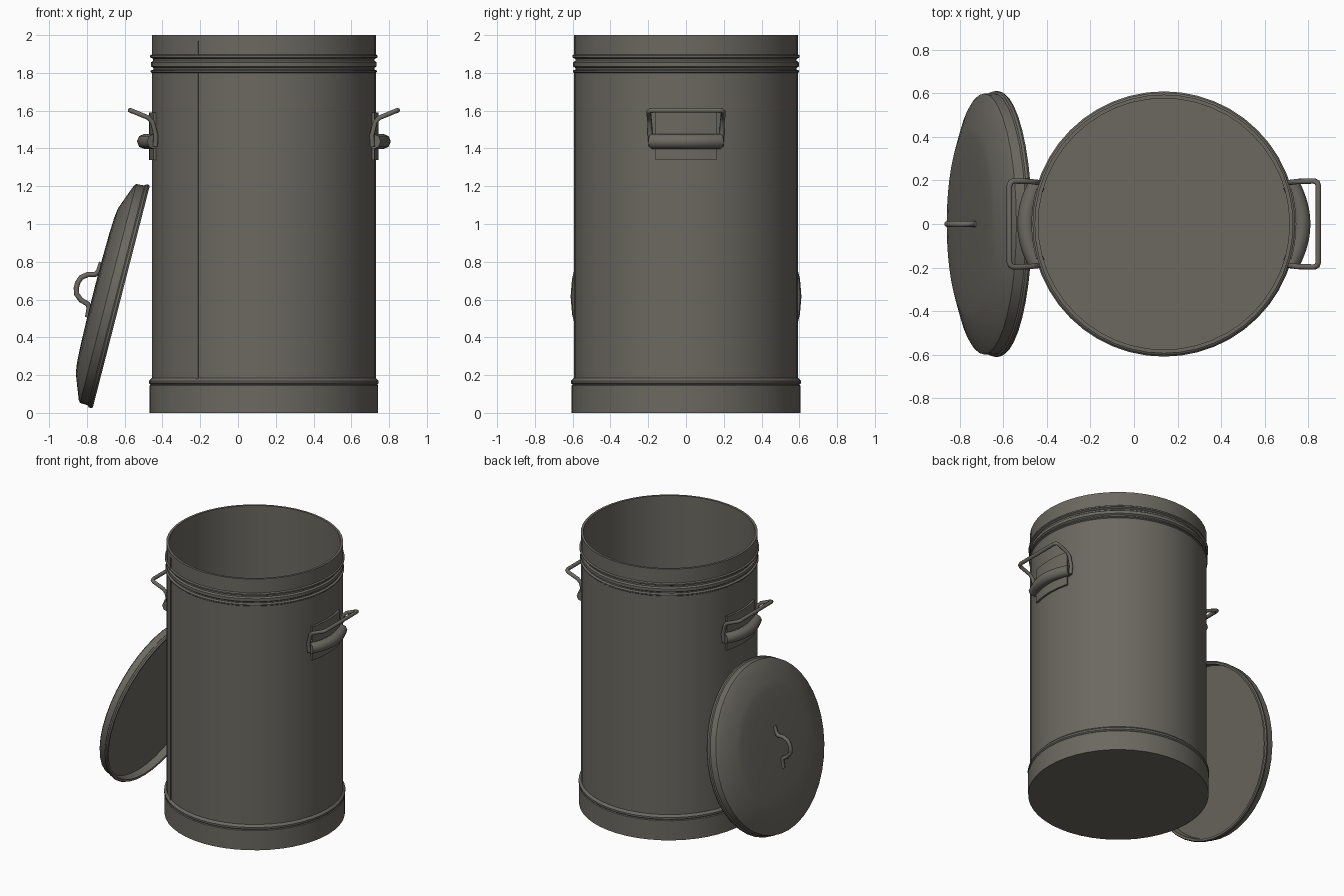
import bpy, bmesh, math
from mathutils import Vector

cube = bpy.data.objects.get("Cube")
if cube:
    bpy.data.objects.remove(cube, do_unlink=True)

metal = bpy.data.materials.new("dull grey metal")
metal.use_nodes = True
colour = (0.15, 0.14, 0.12, 1)
metal.diffuse_color = colour
metal.node_tree.nodes["Principled BSDF"].inputs["Base Color"].default_value = colour

CX = 0.137       # can axis
WALL = 0.593     # can radius


def finish(ob, angle=35):
    ob.data.materials.clear()
    ob.data.materials.append(metal)
    bpy.ops.object.select_all(action="DESELECT")
    ob.select_set(True)
    bpy.context.view_layer.objects.active = ob
    bpy.ops.object.shade_smooth_by_angle(angle=math.radians(angle))
    return ob


def mesh_object(name, bm):
    bmesh.ops.recalc_face_normals(bm, faces=bm.faces)
    mesh = bpy.data.meshes.new(name)
    bm.to_mesh(mesh)
    bm.free()
    ob = bpy.data.objects.new(name, mesh)
    bpy.context.collection.objects.link(ob)
    return ob


def lathe(name, profile, segments=48):
    """Spin a radius/height profile whose two ends lie on the axis."""
    bm = bmesh.new()
    verts = [bm.verts.new((r, 0, z)) for r, z in profile]
    edges = [bm.edges.new(pair) for pair in zip(verts, verts[1:])]
    bmesh.ops.spin(bm, geom=verts + edges, cent=(0, 0, 0), axis=(0, 0, 1),
                   angle=math.tau, steps=segments, use_merge=True)
    bmesh.ops.remove_doubles(bm, verts=bm.verts, dist=0.0005)
    return finish(mesh_object(name, bm))


def wire(name, points, radius, scale_z=1):
    """Round wire through the points, turned into a mesh."""
    data = bpy.data.curves.new(name, "CURVE")
    data.dimensions = "3D"
    data.bevel_depth = radius
    data.bevel_resolution = 2
    data.use_fill_caps = True
    line = data.splines.new("POLY")
    line.points.add(len(points) - 1)
    for p, co in zip(line.points, points):
        p.co = (*co, 1)
    ob = bpy.data.objects.new(name, data)
    bpy.context.collection.objects.link(ob)
    bpy.ops.object.select_all(action="DESELECT")
    ob.select_set(True)
    bpy.context.view_layer.objects.active = ob
    bpy.ops.object.convert(target="MESH")
    return finish(bpy.context.view_layer.objects.active, 50)


def wall_plate(name, middle, half, z0, z1, r0, r1, steps=8):
    """Curved slab that follows the can wall."""
    bm = bmesh.new()
    rings = []
    for i in range(steps + 1):
        a = middle - half + 2 * half * i / steps
        rings.append([bm.verts.new((CX + r * math.cos(a), r * math.sin(a), z))
                      for r, z in ((r0, z0), (r1, z0), (r1, z1), (r0, z1))])
    for a, b in zip(rings, rings[1:]):
        for k in range(4):
            bm.faces.new((a[k], a[k - 1], b[k - 1], b[k]))
    bm.faces.new(rings[0])
    bm.faces.new(rings[-1])
    return finish(mesh_object(name, bm))


# Can: base band, beads, open top and inner floor
can = lathe("can_body", [
    (0, 0), (0.605, 0), (0.605, 0.145), (0.6, 0.15), (0.608, 0.157),
    (0.608, 0.17), (0.6, 0.178), (WALL, 0.185), (WALL, 1.8), (0.599, 1.805),
    (0.599, 1.812), (0.585, 1.818), (0.585, 1.826), (0.597, 1.834),
    (0.597, 1.856), (0.586, 1.864), (0.586, 1.874), (0.602, 1.882),
    (0.602, 1.892), (WALL, 1.898), (WALL, 2), (0.576, 2), (0.576, 0.1), (0, 0.1)])
can.location.x = CX

# Sheet seam on the front
seam = math.radians(233.6)
wall_plate("lower_seam", seam, 0.012, 0.18, 1.8, 0.585, 0.598, 2)
wall_plate("upper_seam", seam, 0.012, 1.895, 1.97, 0.585, 0.598, 2)

# Side handles, built at +x and mirrored by the sign
for side, label in ((1, "left"), (-1, "right")):
    middle = 0 if side > 0 else math.pi
    wall_plate(label + "_handle_plate", middle, 0.27, 1.34, 1.59, 0.585, 0.607)

    half = [(0.575, 0.185, 1.41), (0.572, 0.19, 1.47), (0.59, 0.192, 1.54),
            (0.612, 0.195, 1.563), (0.69, 0.197, 1.595), (0.703, 0.19, 1.6),
            (0.708, 0.175, 1.602)]
    loop = half + [(x, -y, z) for x, y, z in reversed(half)]
    wire(label + "_handle_loop", [(CX + side * x, y, z) for x, y, z in loop], 0.013)

    sleeve = []
    for i in range(11):
        t = -1 + i / 5
        sleeve.append((CX + side * (0.632 - 0.05 * t * t), 0.182 * t, 1.437))
    wire(label + "_handle_sleeve", sleeve, 0.04)

# Lid leaning on the right side of the can
lid_place = Vector((-0.62, 0, 0.615))
lid_tilt = math.radians(-75.6)
lid = lathe("lid", [
    (0, 0.05), (0.585, 0.05), (0.59, 0), (0.605, -0.002), (0.611, 0.008),
    (0.609, 0.02), (0.601, 0.026), (0.598, 0.07), (0.585, 0.08), (0.52, 0.105),
    (0.45, 0.131), (0.4, 0.138), (0.3, 0.143), (0.15, 0.146), (0, 0.147)], 40)

# Bent wire grip on the lid
half = [(0.15, 0.144), (0.1, 0.148), (0.08, 0.162), (0.07, 0.2), (0.045, 0.23),
        (0.015, 0.24)]
grip = half + [(-x, z) for x, z in reversed(half)]
lid_handle = wire("lid_handle", [(x, 0, z) for x, z in grip], 0.014)
for ob in (lid, lid_handle):
    ob.location = lid_place
    ob.rotation_euler.y = lid_tilt
